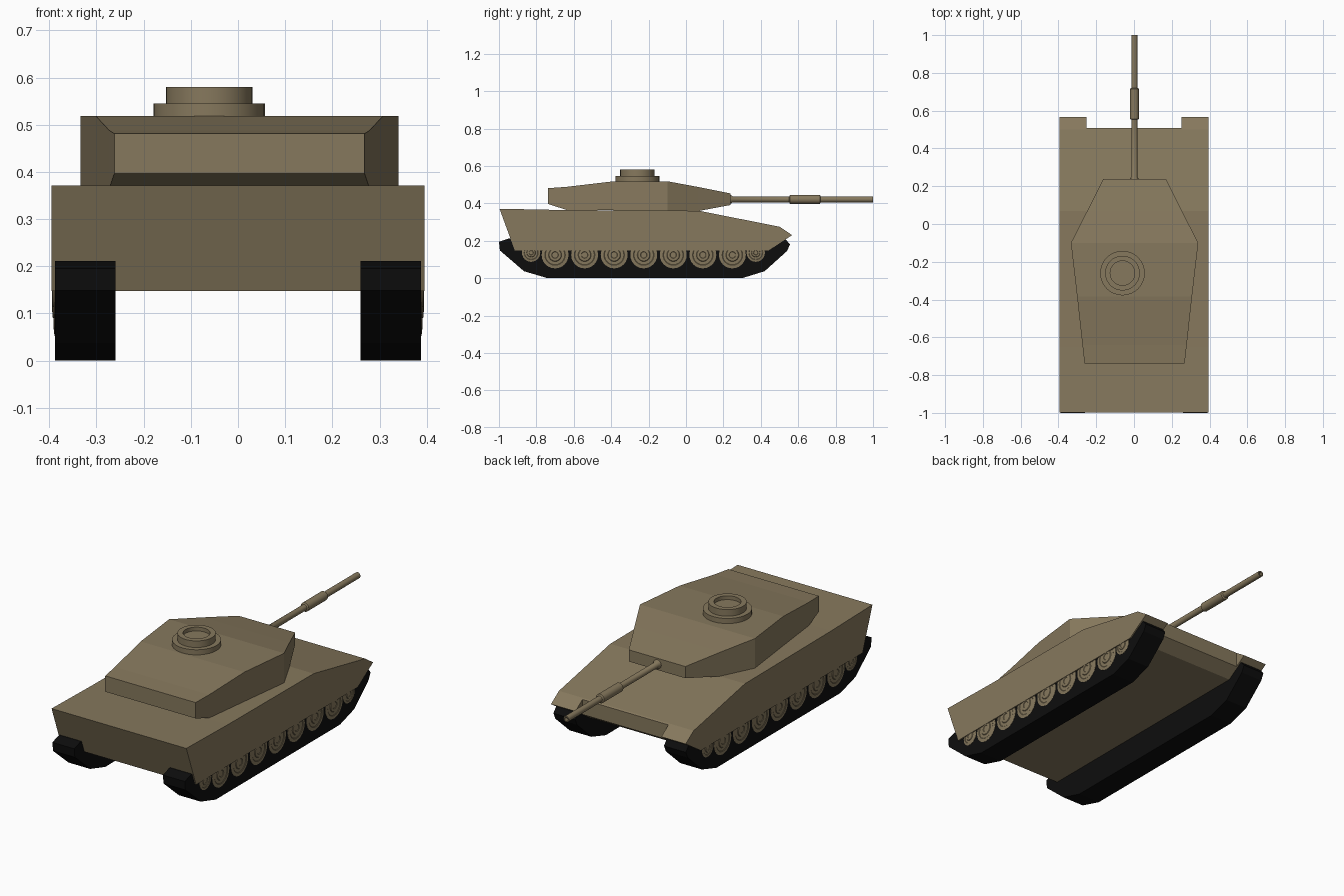
import bpy, bmesh, math
from mathutils import Matrix

if "Cube" in bpy.data.objects:
    bpy.data.objects.remove(bpy.data.objects["Cube"])


def material(name, rgb):
    m = bpy.data.materials.new(name)
    m.diffuse_color = (*rgb, 1)
    m.use_nodes = True
    m.node_tree.nodes["Principled BSDF"].inputs["Base Color"].default_value = m.diffuse_color
    return m


TAN = material("tan_paint", (0.24, 0.19, 0.11))
BLACK = material("black_rubber", (0.004, 0.004, 0.004))


def finish(name, bm, mat, smooth=False):
    bmesh.ops.recalc_face_normals(bm, faces=bm.faces)
    me = bpy.data.meshes.new(name)
    bm.to_mesh(me)
    bm.free()
    me.materials.append(mat)
    ob = bpy.data.objects.new(name, me)
    bpy.context.collection.objects.link(ob)
    bpy.context.view_layer.objects.active = ob
    if smooth:
        ob.select_set(True)
        bpy.ops.object.shade_smooth_by_angle(angle=math.radians(35))
        ob.select_set(False)
    return ob


def loft(name, rings, mat):
    """Skin a list of equal-length vertex rings and cap both ends."""
    bm = bmesh.new()
    vs = [[bm.verts.new(p) for p in ring] for ring in rings]
    n = len(vs[0])
    for a, b in zip(vs, vs[1:]):
        for i in range(n):
            j = (i + 1) % n
            bm.faces.new((a[i], a[j], b[j], b[i]))
    bm.faces.new(vs[0])
    bm.faces.new(vs[-1])
    return finish(name, bm, mat)


def extrude_x(name, profile, x0, x1, mat):
    return loft(name, [[(x, y, z) for y, z in profile] for x in (x0, x1)], mat)


def lathe(name, profile, mat, rot=Matrix(), steps=32):
    """Spin (radius, height) points around z, then rotate."""
    bm = bmesh.new()
    vs = [bm.verts.new((r, 0, h)) for r, h in profile]
    edges = [bm.edges.new(p) for p in zip(vs, vs[1:])]
    bmesh.ops.spin(bm, geom=vs + edges, cent=(0, 0, 0), axis=(0, 0, 1),
                   angle=2 * math.pi, steps=steps, use_merge=True)
    bmesh.ops.remove_doubles(bm, verts=bm.verts, dist=1e-5)
    bm.transform(rot)
    return finish(name, bm, mat, smooth=True)


def mirror(ob):
    ob.modifiers.new("mirror", "MIRROR").use_axis = (True, False, False)


# Hull with a notch between the front fenders
hull = extrude_x("hull", [(-0.997, 0.371), (-0.65, 0.364), (0.07, 0.36), (0.5, 0.275),
                          (0.567, 0.23), (0.44, 0.147), (-0.915, 0.147)],
                 -0.395, 0.395, TAN)
cutter = extrude_x("notch_cutter", [(0.507, 0.0), (0.7, 0.0), (0.7, 0.5), (0.507, 0.5)],
                   -0.252, 0.252, TAN)
cutter.hide_render = True
cut = hull.modifiers.new("notch", "BOOLEAN")
cut.operation, cut.object, cut.solver = "DIFFERENCE", cutter, "EXACT"
bpy.context.view_layer.objects.active = hull
bpy.ops.object.modifier_apply(modifier="notch")
bpy.data.objects.remove(cutter)

# Tracks
track = extrude_x("tracks", [(-0.95, 0.211), (-1.0, 0.195), (-0.995, 0.148), (-0.866, 0.037),
                             (-0.74, 0.0), (0.3, 0.0), (0.42, 0.037), (0.54, 0.145),
                             (0.556, 0.18), (0.53, 0.211)], 0.26, 0.388, BLACK)
mirror(track)

# Road wheels, with smaller ones at each end
wheel_profile = [(0, 0.37), (0.072, 0.37), (0.072, 0.389), (0.055, 0.391), (0.052, 0.389),
                 (0.035, 0.390), (0.032, 0.393), (0.018, 0.394), (0.016, 0.392), (0, 0.392)]
first = lathe("road_wheel", wheel_profile, TAN, Matrix.Rotation(math.pi / 2, 4, "Y"), 24)
wheel_mesh = first.data
bpy.data.objects.remove(first)
wheels = [(-0.70 + 0.158 * i, 0.124, 1.0) for i in range(7)]
wheels += [(-0.828, 0.136, 0.68), (0.373, 0.136, 0.68)]
for i, (y, z, s) in enumerate(wheels):
    w = bpy.data.objects.new(f"road_wheel_{i + 1}", wheel_mesh)
    bpy.context.collection.objects.link(w)
    w.location = (0, y, z)
    w.scale = (1, s, s)
    mirror(w)

# Turret: stations of (y, half width, bottom, top)
stations = [(-0.738, 0.265, 0.397, 0.481), (-0.64, 0.276, 0.365, 0.488),
            (-0.385, 0.304, 0.363, 0.518), (-0.1, 0.337, 0.361, 0.518),
            (0.067, 0.252, 0.359, 0.487), (0.238, 0.166, 0.391, 0.453)]
turret = loft("turret", [[(-w, y, b), (w, y, b), (w, y, t), (-w, y, t)]
                         for y, w, b, t in stations], TAN)
turret.location.x = 0.003

# Commander hatch with a recessed lid
hatch = lathe("hatch", [(0, 0.51), (0.118, 0.51), (0.118, 0.545), (0.092, 0.545),
                        (0.092, 0.58), (0.065, 0.58), (0.065, 0.56), (0, 0.56)], TAN)
hatch.location = (-0.061, -0.26, 0)

# Gun barrel with collar, sleeve and bore
gun = lathe("gun_barrel", [(0, 0.22), (0.024, 0.22), (0.024, 0.238), (0.016, 0.25),
                           (0.016, 0.552), (0.024, 0.556), (0.024, 0.716), (0.016, 0.72),
                           (0.016, 1.0), (0.010, 1.0), (0.010, 0.96), (0, 0.96)],
            TAN, Matrix.Rotation(-math.pi / 2, 4, "X"), 20)
gun.location = (0.002, 0, 0.421)
